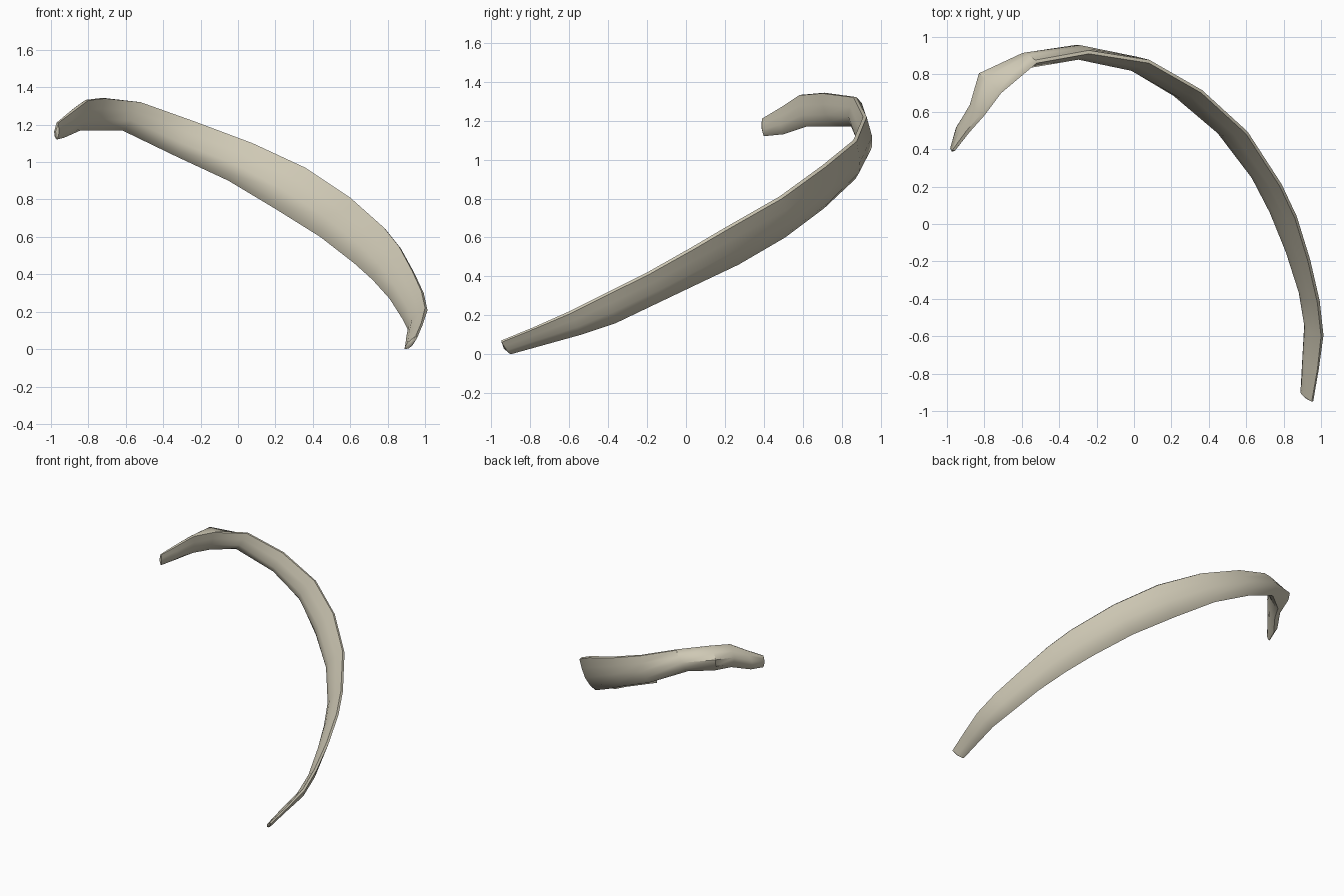
import bpy, bmesh, math
from mathutils import Vector

cube = bpy.data.objects.get("Cube")
if cube:
    bpy.data.objects.remove(cube, do_unlink=True)

# Bone colour
bone = bpy.data.materials.new("pale bone")
bone.use_nodes = True
colour = (0.62, 0.58, 0.46, 1.0)
bone.diffuse_color = colour
shader = bone.node_tree.nodes["Principled BSDF"]
shader.inputs["Base Color"].default_value = colour
shader.inputs["Roughness"].default_value = 0.8

# Stations from head to front tip, in hundredths:
# upper edge, lower edge, inner bulge, outer bulge
stations = [
    (-96, 39, 121, -97, 40, 112, 1, 2),
    (-88, 49, 127, -93, 50, 113, 2, 5),
    (-80, 58, 133, -84, 62, 117, 2, 7),
    (-71, 70, 134, -77, 74, 117, 2, 13),
    (-52, 86, 132, -62, 86, 117, 3, 6),
    (-24, 91, 122, -33, 94, 103, 5, 3),
    (8, 86, 110, -5, 87, 90, 5, 3),
    (36, 70, 97, 20, 71, 75, 4, 4),
    (60, 48, 81, 44, 51, 60, 4, 4),
    (78, 20, 65, 62, 27, 46, 3, 3),
    (86, 3, 55, 72, 8, 37, 3, 3),
    (93, -20, 42, 81, -13, 27, 3, 3),
    (98, -42, 31, 88, -36, 16, 2, 3),
    (100, -60, 22, 91, -54, 10, 2, 3),
    (98, -78, 14, 90, -72, 5, 2, 2),
    (95, -95, 7, 89, -90, 0, 1, 2),
]
uppers = [Vector(s[0:3]) / 100 for s in stations]
lowers = [Vector(s[3:6]) / 100 for s in stations]
middles = [(u + l) / 2 for u, l in zip(uppers, lowers)]


def section(i):
    """Flat cross-section: narrow top edge, rounded outside, grooved inside."""
    up, low = uppers[i], lowers[i]
    last = len(stations) - 1
    along = middles[min(i + 1, last)] - middles[max(i - 1, 0)]
    out = (up - low).cross(along).normalized()
    if out.dot(Vector((middles[i].x, middles[i].y, 0))) < 0:
        out.negate()
    inner, outer = stations[i][6] / 100, stations[i][7] / 100

    def point(drop, push):
        return up.lerp(low, drop) + out * push

    return [
        point(0, 0),
        point(0.02, min(0.018, outer * 0.6)),
        point(0.28, outer * 0.8),
        point(0.55, outer),
        point(0.82, outer * 0.75),
        point(1, 0),
        point(0.85, -inner * 0.7),
        point(0.6, -inner),
        point(0.3, -inner * 0.55),
    ]


# Curved bone shaft, lofted through the sections
bm = bmesh.new()
rings = [[bm.verts.new(p) for p in section(i)] for i in range(len(stations))]
for a, b in zip(rings, rings[1:]):
    for j in range(len(a)):
        k = (j + 1) % len(a)
        bm.faces.new((a[j], a[k], b[k], b[j]))

# Closed, slightly domed ends
for ring, inside in ((rings[0], middles[1]), (rings[-1], middles[-2])):
    centre = sum((v.co for v in ring), Vector()) / len(ring)
    tip = bm.verts.new(centre + (centre - inside).normalized() * 0.012)
    for j in range(len(ring)):
        bm.faces.new((ring[j], ring[(j + 1) % len(ring)], tip))
bmesh.ops.recalc_face_normals(bm, faces=bm.faces)

mesh = bpy.data.meshes.new("rib_bone")
bm.to_mesh(mesh)
bm.free()
rib = bpy.data.objects.new("rib_bone", mesh)
bpy.context.collection.objects.link(rib)
mesh.materials.append(bone)

# Smooth sides with a crisp top edge
bpy.ops.object.select_all(action="DESELECT")
rib.select_set(True)
bpy.context.view_layer.objects.active = rib
bpy.ops.object.shade_smooth_by_angle(angle=math.radians(40))
